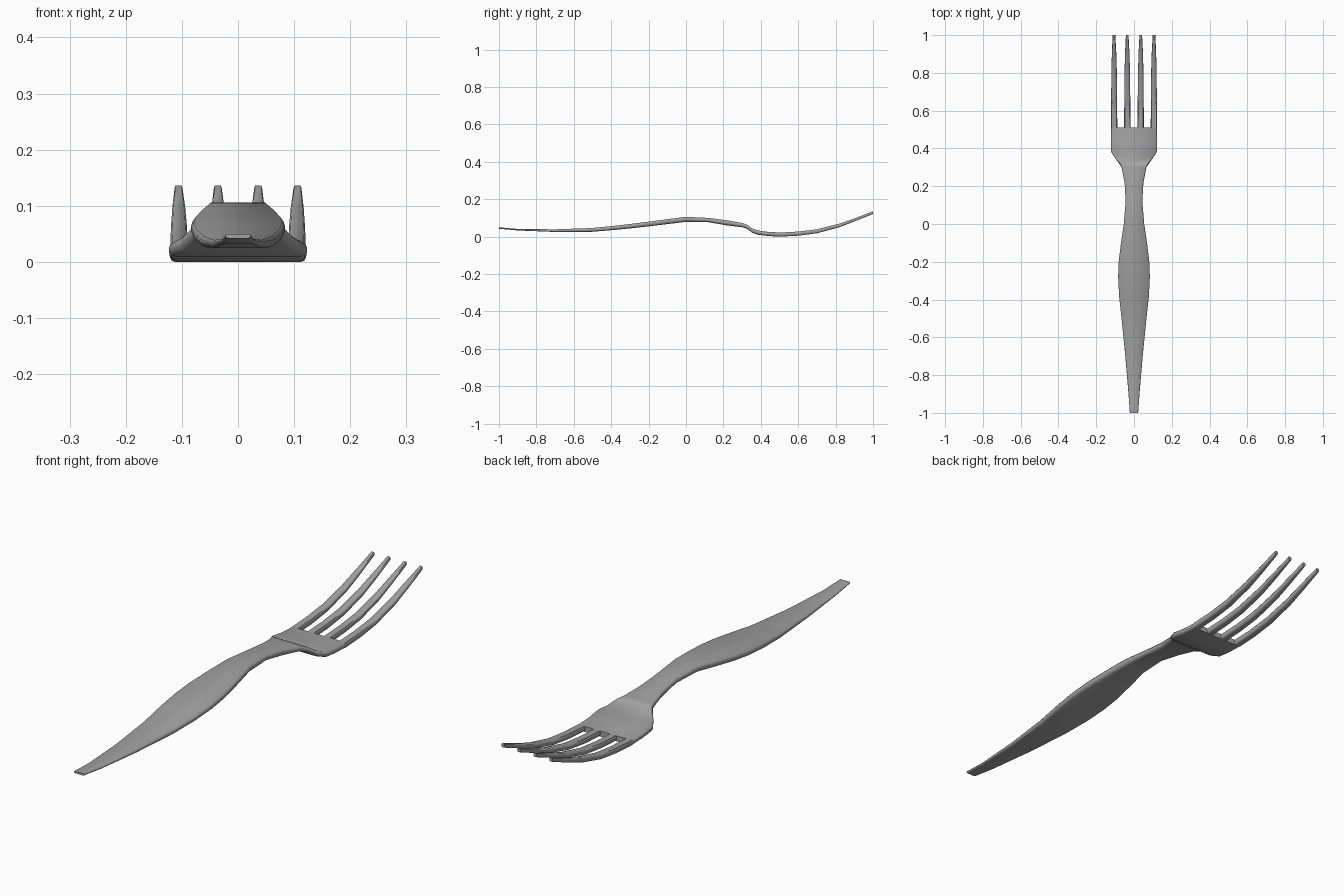
import bpy, bmesh

if "Cube" in bpy.data.objects:
    bpy.data.objects.remove(bpy.data.objects["Cube"])

steel = bpy.data.materials.new("dark_steel")
steel.diffuse_color = (0.36, 0.36, 0.36, 1)
steel.use_nodes = True
steel.node_tree.nodes["Principled BSDF"].inputs["Base Color"].default_value = steel.diffuse_color


def section(cx, w, lo, hi):
    """Flat strip outline with softened sides."""
    h = hi - lo
    c = min(w * 0.45, h * 0.5)
    pts = [(w - c * 0.45, hi), (w, hi - h * 0.3), (w, lo + h * 0.4),
           (w - c * 0.35, lo + h * 0.12), (w - c * 1.0, lo)]
    return [(cx + x, z) for x, z in pts] + [(cx - x, z) for x, z in reversed(pts)]


def loft(name, stations):
    """Skin through stations of (y, centre x, half width, bottom, top)."""
    bm = bmesh.new()
    rings = [[bm.verts.new((x, y, z)) for x, z in section(cx, w, lo, hi)]
             for y, cx, w, lo, hi in stations]
    for a, b in zip(rings, rings[1:]):
        n = len(a)
        for i in range(n):
            j = (i + 1) % n
            bm.faces.new((a[i], a[j], b[j], b[i]))
    bm.faces.new(rings[0])
    bm.faces.new(rings[-1])
    bmesh.ops.recalc_face_normals(bm, faces=bm.faces)
    me = bpy.data.meshes.new(name)
    bm.to_mesh(me)
    bm.free()
    me.materials.append(steel)
    ob = bpy.data.objects.new(name, me)
    bpy.context.collection.objects.link(ob)
    bpy.context.view_layer.objects.active = ob
    ob.select_set(True)
    bpy.ops.object.shade_smooth_by_angle(angle=1.1)
    ob.select_set(False)
    return ob


# Handle, neck and head: y, half width, bottom, top
body = [
    (-1.00, .022, .042, .050), (-0.90, .029, .033, .041),
    (-0.70, .046, .025, .039), (-0.50, .066, .026, .046),
    (-0.38, .079, .036, .058), (-0.28, .084, .046, .070),
    (-0.20, .081, .055, .080), (-0.10, .069, .067, .093),
    (0.00, .054, .079, .106), (0.12, .044, .077, .100),
    (0.22, .050, .060, .087), (0.30, .066, .050, .073),
    (0.325, .082, .043, .064), (0.355, .105, .020, .043),
    (0.385, .123, .010, .033), (0.44, .122, .003, .025),
    (0.51, .121, .000, .022),
]
loft("handle_and_head", [(y, 0, w, lo, hi) for y, w, lo, hi in body])

# Four tines: y, taper fraction, bottom, top
tine = [(0.505, 0, .000, .022), (0.60, .03, .005, .027), (0.70, .10, .018, .039),
        (0.82, .25, .050, .069), (0.91, .52, .085, .101), (1.00, 1, .121, .136)]
tip = 0.007
for side in (-1, 1):
    for label, base_x, base_w, tip_x in (("outer", .1050, .0165, .106),
                                         ("inner", .0355, .0165, .036)):
        loft(f"{label}_tine_{'left' if side < 0 else 'right'}",
             [(y, side * (base_x + (tip_x - base_x) * t),
               base_w + (tip - base_w) * t, lo, hi) for y, t, lo, hi in tine])
